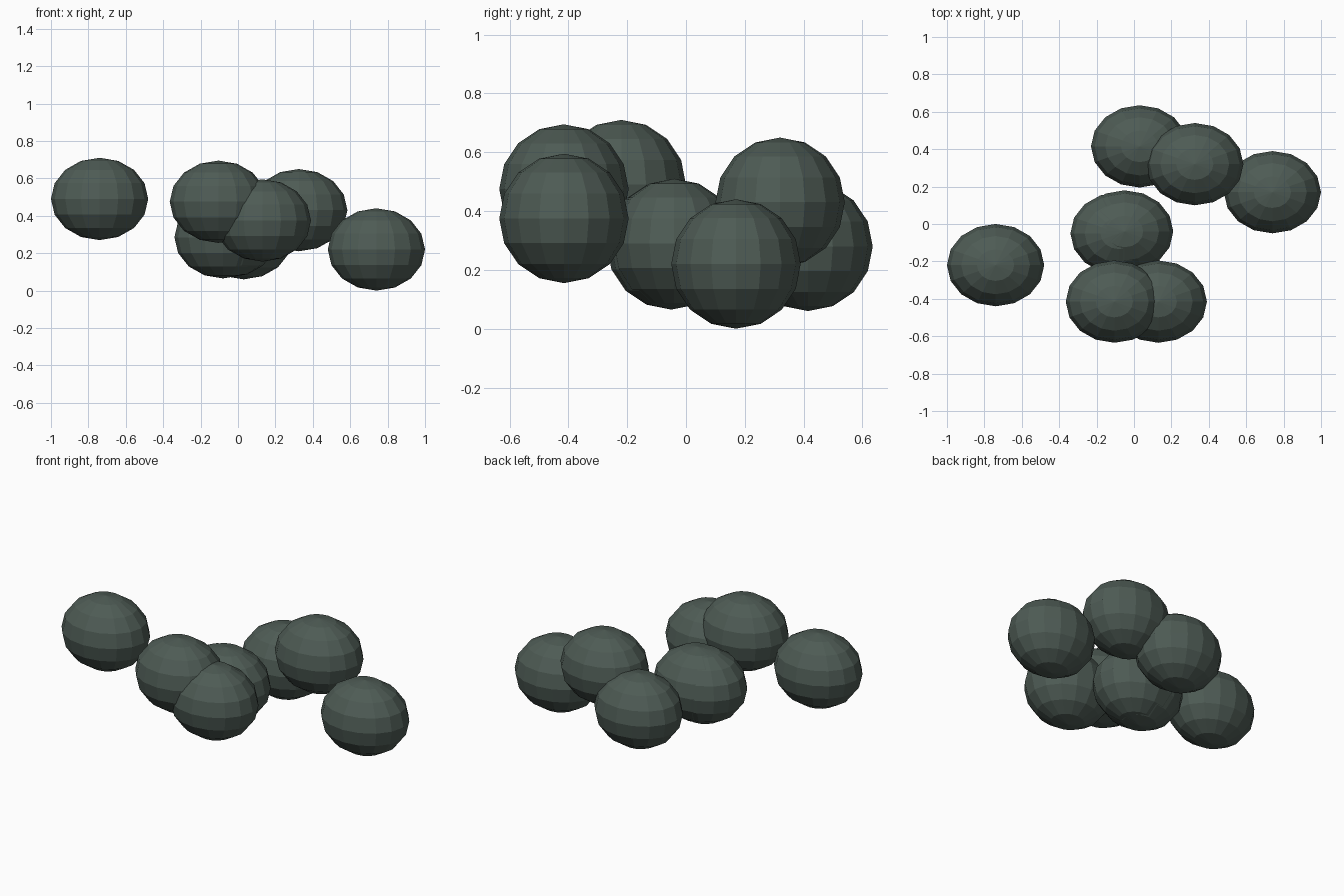
import bpy

if "Cube" in bpy.data.objects:
    bpy.data.objects.remove(bpy.data.objects["Cube"])

# one dark grey-green colour for every stone
mat = bpy.data.materials.new("dark_grey_green")
mat.diffuse_color = (0.076, 0.105, 0.090, 1.0)
mat.use_nodes = True
mat.node_tree.nodes["Principled BSDF"].inputs["Base Color"].default_value = mat.diffuse_color

RADII = (0.26, 0.22, 0.22)  # all stones share one slightly wide shape


def pebble(name, centre):
    bpy.ops.mesh.primitive_uv_sphere_add(segments=16, ring_count=8, radius=1, location=centre)
    ob = bpy.context.object
    ob.name = name
    ob.scale = RADII
    bpy.ops.object.transform_apply(location=False, rotation=False, scale=True)
    ob.data.materials.append(mat)
    bpy.ops.object.shade_flat()


# scattered cluster of stones (two nearly coincide in the middle)
CENTRES = {
    "pebble_far_left": (-0.74, -0.22, 0.49),
    "pebble_far_right": (0.74, 0.17, 0.22),
    "pebble_back_right": (0.325, 0.32, 0.43),
    "pebble_back": (0.03, 0.415, 0.28),
    "pebble_middle_left": (-0.08, -0.05, 0.285),
    "pebble_middle_right": (-0.05, -0.04, 0.29),
    "pebble_front_left": (-0.105, -0.415, 0.475),
    "pebble_front_right": (0.13, -0.415, 0.375),
}
for name, centre in CENTRES.items():
    pebble(name, centre)
